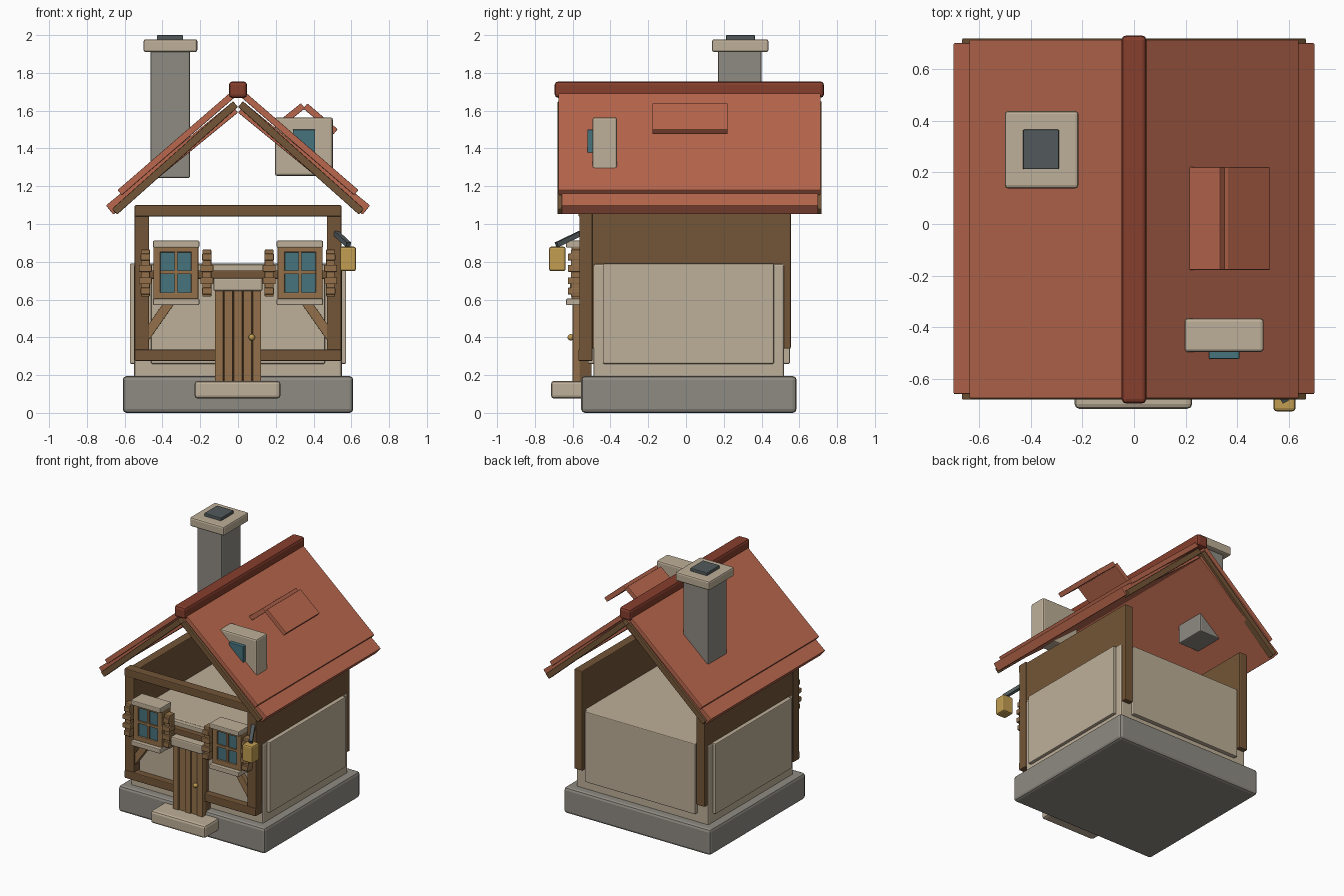
import bpy
import bmesh
from math import atan2, cos, sin, hypot
from mathutils import Matrix, Vector

default_cube = bpy.data.objects.get("Cube")
if default_cube:
    bpy.data.objects.remove(default_cube, do_unlink=True)


def material(name, *rgb):
    """Flat material from 0-255 display colour, stored as linear values."""
    linear = [((c / 255 + 0.055) / 1.055) ** 2.4 for c in rgb] + [1.0]
    mat = bpy.data.materials.new(name)
    mat.use_nodes = True
    mat.diffuse_color = linear
    mat.node_tree.nodes["Principled BSDF"].inputs["Base Color"].default_value = linear
    return mat


stone = material("grey stone", 143, 139, 131)
plaster = material("cream plaster", 190, 175, 152)
timber = material("dark timber", 115, 85, 55)
wood = material("light wood", 146, 112, 74)
tile = material("terracotta tile", 186, 104, 78)
ridge_tile = material("dark red tile", 134, 62, 45)
glass = material("teal glass", 70, 115, 124)
slate = material("dark slate", 82, 90, 92)
brass = material("brass", 194, 158, 82)


def make_object(name, mat, size, matrix, bevel=0.0):
    """Cuboid of the given size, placed by a matrix, with rounded edges."""
    bm = bmesh.new()
    bmesh.ops.create_cube(bm, size=1)
    bmesh.ops.scale(bm, vec=size, verts=bm.verts)
    if bevel:
        bmesh.ops.bevel(bm, geom=bm.edges[:], offset=bevel, segments=2,
                        profile=0.5, affect='EDGES')
    bm.transform(matrix)
    mesh = bpy.data.meshes.new(name)
    bm.to_mesh(mesh)
    bm.free()
    mesh.materials.append(mat)
    obj = bpy.data.objects.new(name, mesh)
    bpy.context.collection.objects.link(obj)
    return obj


def box(name, mat, x, y, z, bevel=0.006):
    """Cuboid from (low, high) ranges on each axis."""
    ranges = (x, y, z)
    size = [high - low for low, high in ranges]
    centre = [(high + low) / 2 for low, high in ranges]
    return make_object(name, mat, size, Matrix.Translation(centre), bevel)


def mirrored_box(name, mat, x, y, z, bevel=0.006):
    box("left_" + name, mat, x, y, z, bevel)
    box("right_" + name, mat, (-x[1], -x[0]), y, z, bevel)


def plank(name, mat, start, end, thick, y, bevel=0.004):
    """Sloping board; start to end is the underside line in x and z."""
    dx, dz = end[0] - start[0], end[1] - start[1]
    angle = atan2(dz, dx)
    up = 1 if dx > 0 else -1
    cx = (start[0] + end[0]) / 2 - sin(angle) * thick / 2 * up
    cz = (start[1] + end[1]) / 2 + cos(angle) * thick / 2 * up
    matrix = Matrix.Translation((cx, (y[0] + y[1]) / 2, cz)) @ Matrix.Rotation(-angle, 4, 'Y')
    return make_object(name, mat, (hypot(dx, dz), y[1] - y[0], thick), matrix, bevel)


def mirrored_plank(name, mat, start, end, thick, y, bevel=0.004):
    plank("left_" + name, mat, start, end, thick, y, bevel)
    plank("right_" + name, mat, (-start[0], start[1]), (-end[0], end[1]), thick, y, bevel)


# Base and plastered body
box("foundation", stone, (-.61, .61), (-.555, .585), (0, .195), .02)
box("door_step", plaster, (-.23, .225), (-.715, -.5), (.075, .17), .018)
box("wall_core", plaster, (-.55, .55), (-.49, .52), (.18, .79), .012)
mirrored_box("side_panel", plaster, (.53, .573), (-.44, .465), (.26, .79))
box("front_panel", plaster, (-.46, .46), (-.52, -.47), (.26, .785))
box("back_panel", plaster, (-.46, .46), (.5, .55), (.26, .79))

# Timber walls and front frame
mirrored_box("side_wall", timber, (.475, .543), (-.55, .555), (.34, 1.09))
mirrored_box("front_post", timber, (.47, .547), (-.565, -.495), (.275, 1.1))
box("top_beam", timber, (-.547, .547), (-.57, -.5), (1.04, 1.1))
box("bottom_beam", timber, (-.547, .547), (-.57, -.5), (.275, .335))
box("middle_rail", timber, (-.48, .48), (-.56, -.5), (.71, .755))
mirrored_plank("brace", wood, (.475, .38), (.3, .63), .05, (-.555, -.505))

# Plank door
box("door_back", timber, (-.12, .12), (-.575, -.5), (.16, .65), 0)
for i in range(5):
    x = -.125 + i * .05
    box(f"door_plank_{i + 1}", wood, (x + .002, x + .048),
        (-.6 + (i % 2) * .008, -.56), (.165, .65), .004)
box("door_lintel", plaster, (-.13, .13), (-.615, -.5), (.645, .715), .01)
knob = bmesh.new()
bmesh.ops.create_uvsphere(knob, u_segments=12, v_segments=8, radius=.017,
                          matrix=Matrix.Translation((.073, -.61, .4)))
knob_mesh = bpy.data.meshes.new("door_knob")
knob.to_mesh(knob_mesh)
knob.free()
knob_mesh.materials.append(brass)
knob_mesh.shade_smooth()
bpy.context.collection.objects.link(bpy.data.objects.new("door_knob", knob_mesh))

# Windows: glass, frame, glazing bars, trims
mirrored_box("window_glass", glass, (.24, .42), (-.59, -.5), (.63, .86), 0)
for label, x in (("inner", .21), ("outer", .41)):
    mirrored_box(label + "_window_stile", wood, (x, x + .038), (-.605, -.5), (.6, .88))
for label, z in (("lower", .6), ("upper", .85)):
    mirrored_box(label + "_window_rail", wood, (.21, .448), (-.605, -.5), (z, z + .038))
mirrored_box("window_mullion", wood, (.32, .337), (-.602, -.55), (.62, .87), 0)
mirrored_box("window_crossbar", wood, (.23, .43), (-.602, -.55), (.735, .753), 0)
mirrored_box("window_sill", plaster, (.205, .45), (-.635, -.5), (.57, .605))
mirrored_box("window_head", plaster, (.205, .45), (-.635, -.5), (.875, .912))

# Slatted shutters with battens
for label, x in (("inner", .165), ("outer", .49)):
    mirrored_box(label + "_shutter", wood, (x - .024, x + .024), (-.61, -.55), (.615, .865))
    for i, z in enumerate((.645, .7, .765, .825)):
        half = .034 if i in (1, 2) else .025
        mirrored_box(f"{label}_shutter_slat_{i + 1}", wood, (x - half, x + half),
                     (-.625, -.56), (z - .018, z + .018), .004)

# Lantern on a bracket
box("lantern", brass, (.54, .625), (-.725, -.637), (.75, .88), .012)
arm_start, arm_end = Vector((.52, -.56, .95)), Vector((.585, -.685, .89))
arm = arm_end - arm_start
make_object("lantern_bracket", slate, (.026, .026, arm.length),
            Matrix.Translation((arm_start + arm_end) / 2)
            @ arm.to_track_quat('Z', 'Y').to_matrix().to_4x4())

# Layered main roof with gable rafters and ridge cap
mirrored_plank("lower_roof", tile, (.66, 1.05), (.0, 1.59), .062, (-.658, .7))
mirrored_plank("upper_roof", tile, (.615, 1.153), (.0, 1.685), .035, (-.675, .713))
for label, y in (("front", -.68), ("back", .67)):
    mirrored_plank(label + "_rafter", timber, (.64, 1.05), (.0, 1.62), .04, (y, y + .048))
box("ridge_cap", ridge_tile, (-.048, .048), (-.695, .73), (1.668, 1.755), .018)

# Chimney
box("chimney_stack", stone, (-.462, -.255), (.17, .4), (1.243, 1.92), .008)
box("chimney_cap", plaster, (-.5, -.215), (.138, .437), (1.91, 1.978), .012)
box("chimney_flue", slate, (-.43, -.29), (.212, .365), (1.95, 2.0), .005)

# Dormer face and small gabled roof
box("dormer_wall", plaster, (.195, .502), (-.495, -.365), (1.255, 1.565), .012)
box("dormer_glass", glass, (.29, .408), (-.522, -.48), (1.355, 1.5), .004)
plank("dormer_roof_outer", tile, (.505, 1.475), (.345, 1.612), .035, (-.178, .22))
plank("dormer_roof_inner", tile, (.215, 1.5), (.355, 1.612), .035, (-.178, .22))
